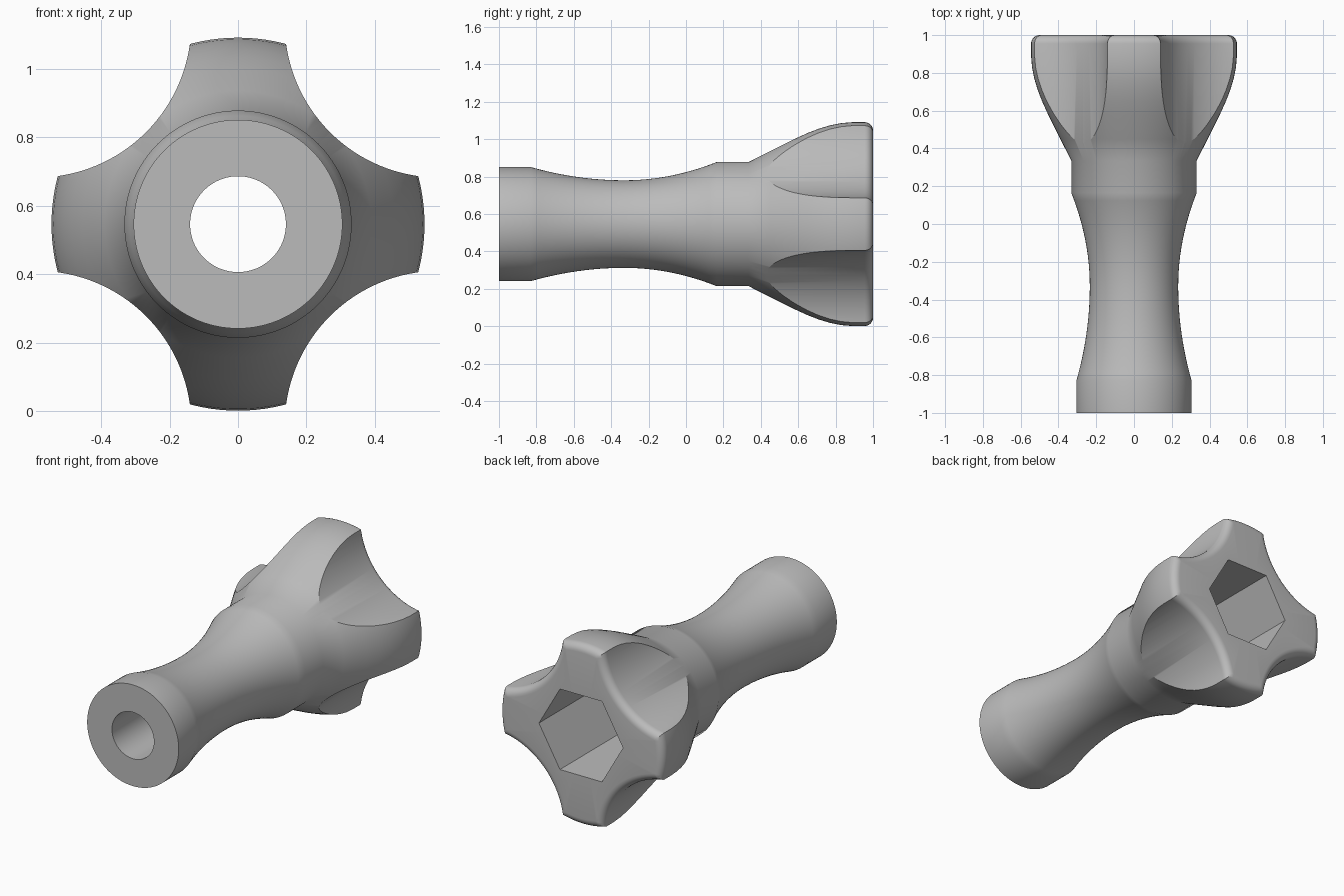
import bpy, bmesh, math
from mathutils import Vector, Matrix

cube = bpy.data.objects.get("Cube")
if cube:
    bpy.data.objects.remove(cube, do_unlink=True)

AXIS_Z = 0.546
BORE = 0.14
FILLET = 0.045

grey = bpy.data.materials.new("plain grey")
grey.use_nodes = True
colour = (0.5, 0.5, 0.5, 1)
grey.diffuse_color = colour
grey.node_tree.nodes["Principled BSDF"].inputs["Base Color"].default_value = colour


def lathe(name, profile, x=0.0, z=0.0, sides=128):
    """Spin a closed outline of (y, radius) points around an axis parallel to y."""
    bm = bmesh.new()
    rings = []
    for i in range(sides):
        a = math.tau * i / sides
        rings.append([bm.verts.new((x + r * math.cos(a), y, AXIS_Z + z + r * math.sin(a)))
                      for y, r in profile])
    n = len(profile)
    for i in range(sides):
        a, b = rings[i], rings[(i + 1) % sides]
        for j in range(n):
            k = (j + 1) % n
            bm.faces.new((a[j], a[k], b[k], b[j]))
    bmesh.ops.recalc_face_normals(bm, faces=bm.faces)
    return to_object(name, bm)


def to_object(name, bm):
    mesh = bpy.data.meshes.new(name)
    bm.to_mesh(mesh)
    bm.free()
    mesh.materials.append(grey)
    ob = bpy.data.objects.new(name, mesh)
    bpy.context.collection.objects.link(ob)
    return ob


def prism(name, sides, radius, y0, y1):
    """Solid prism lying along y."""
    bm = bmesh.new()
    place = Matrix.Translation((0, (y0 + y1) / 2, AXIS_Z)) @ Matrix.Rotation(math.pi / 2, 4, 'X')
    bmesh.ops.create_cone(bm, cap_ends=True, segments=sides, radius1=radius, radius2=radius,
                          depth=y1 - y0, matrix=place)
    # put a corner on the x axis
    far = max(bm.verts, key=lambda v: v.co.x).co
    turn = math.atan2(far.z - AXIS_Z, far.x)
    bmesh.ops.rotate(bm, verts=bm.verts, cent=(0, 0, AXIS_Z),
                     matrix=Matrix.Rotation(turn, 3, 'Y'))
    return to_object(name, bm)


# Handle outline: front collar, waisted neck, middle collar, flared head
def waist(y):
    d = y + 0.33
    return 0.234 + (0.284 if d < 0 else 0.4) * d * d


steps = 24
outline = [(-1, BORE), (-1, 0.305)]
outline += [(y, waist(y)) for y in (-0.83 + 0.995 * i / steps for i in range(steps + 1))]
outline += [(0.335, 0.332), (0.45, 0.39), (0.58, 0.455), (0.65, 0.487), (0.71, 0.51),
            (0.77, 0.528), (0.83, 0.54), (0.89, 0.545)]
quarter = [math.pi / 2 * i / 6 for i in range(7)]
outline += [(1 - FILLET + FILLET * math.sin(a), 0.5 + FILLET * math.cos(a)) for a in quarter]
outline += [(1, BORE)]
body = lathe("knob_handle", outline)

# Four finger scoops on the diagonals, flared at the back to round the rim
SCOOP, OFFSET = 0.452, 0.832
scoop = [(0.2, 0.01), (0.2, SCOOP)]
scoop += [(1 - FILLET + FILLET * math.sin(a), SCOOP + FILLET * (1 - math.cos(a))) for a in quarter]
scoop += [(1.1, SCOOP + FILLET), (1.1, 0.01)]
cutters = []
for i in range(4):
    a = math.pi / 4 + i * math.pi / 2
    cutters.append(lathe("scoop_cutter", scoop, OFFSET * math.cos(a), OFFSET * math.sin(a)))

# Six-sided socket in the back
cutters.append(prism("socket_cutter", 6, 0.28, 0.3, 1.1))

for cutter in cutters:
    cutter.hide_render = True
    cut = body.modifiers.new("cut", 'BOOLEAN')
    cut.operation = 'DIFFERENCE'
    cut.solver = 'EXACT'
    cut.object = cutter

# Apply the cuts and drop the cutters
bpy.context.view_layer.update()
result = bpy.data.meshes.new_from_object(body.evaluated_get(bpy.context.evaluated_depsgraph_get()))
body.modifiers.clear()
body.data = result
result.name = "knob_handle"
result.materials.clear()
result.materials.append(grey)
for cutter in cutters:
    bpy.data.objects.remove(cutter, do_unlink=True)

# Smooth shading with sharp rims
bpy.ops.object.select_all(action='DESELECT')
body.select_set(True)
bpy.context.view_layer.objects.active = body
bpy.ops.object.shade_smooth_by_angle(angle=math.radians(30))
